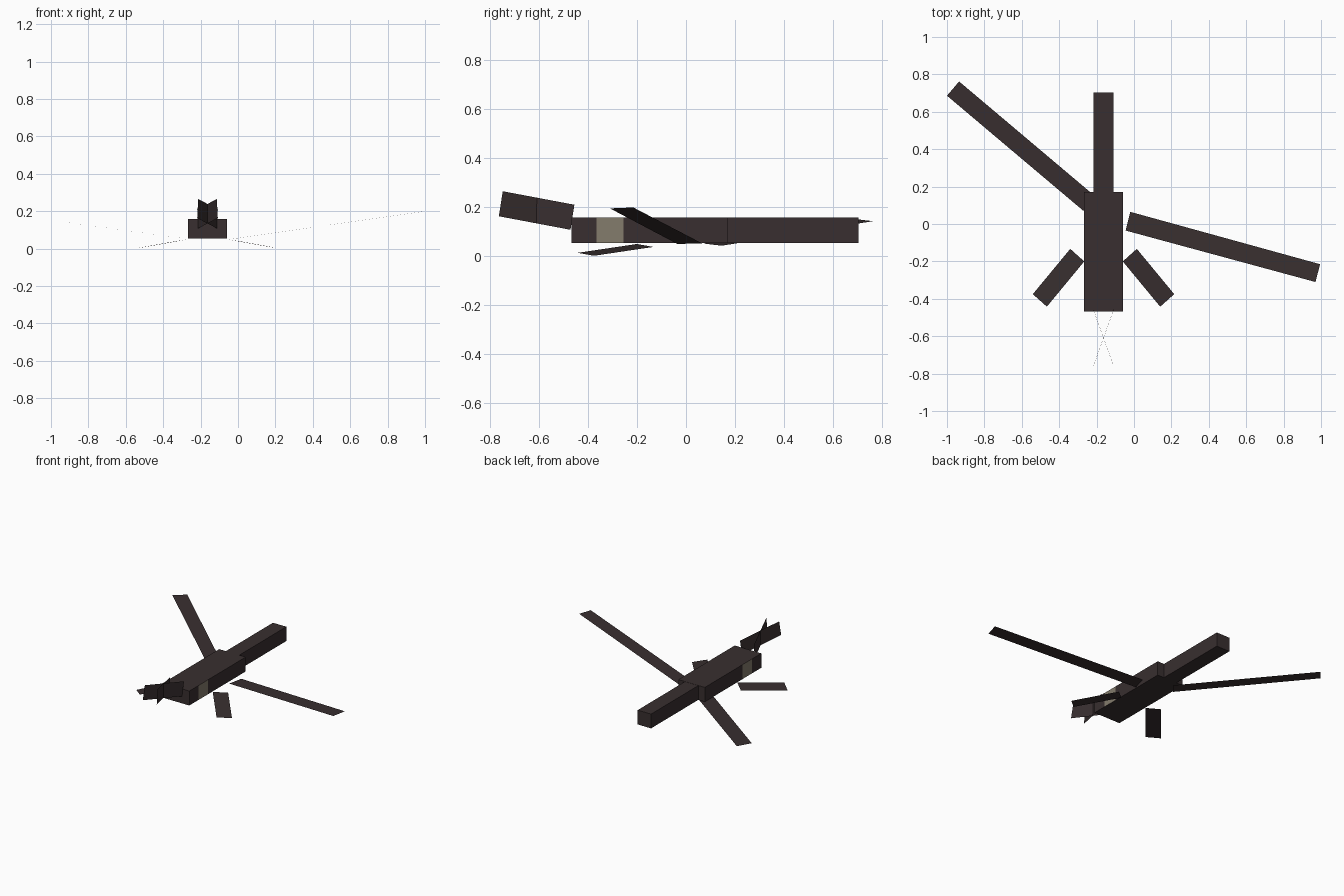
import bpy, bmesh
from mathutils import Vector, Matrix

if "Cube" in bpy.data.objects:
    bpy.data.objects.remove(bpy.data.objects["Cube"])


def material(name, rgb):
    mat = bpy.data.materials.new(name)
    mat.use_nodes = True
    colour = (*rgb, 1)
    mat.diffuse_color = colour
    bsdf = mat.node_tree.nodes["Principled BSDF"]
    bsdf.inputs["Base Color"].default_value = colour
    bsdf.inputs["Roughness"].default_value = 0.9
    return mat


BROWN = material("dark brown", (0.040, 0.028, 0.029))
BEIGE = material("beige eye", (0.23, 0.20, 0.15))
MID_X = -0.163  # centre line of the body


def finish(name, bm, *mats):
    mesh = bpy.data.meshes.new(name)
    bm.to_mesh(mesh)
    bm.free()
    for mat in mats:
        mesh.materials.append(mat)
    obj = bpy.data.objects.new(name, mesh)
    bpy.context.collection.objects.link(obj)
    return obj


def box(lo, hi):
    lo, hi = Vector(lo), Vector(hi)
    bm = bmesh.new()
    bmesh.ops.create_cube(bm, size=1, matrix=Matrix.Translation((lo + hi) / 2)
                          @ Matrix.Diagonal((*(hi - lo), 1)))
    return bm


def sheet(name, corners):
    """A single flat four-cornered panel."""
    bm = bmesh.new()
    bm.faces.new([bm.verts.new(c) for c in corners])
    return finish(name, bm, BROWN)


# Body, cut across to give an eye panel on each side
EYE = (-0.365, -0.255)
bm = box((MID_X - 0.105, -0.467, 0.055), (MID_X + 0.105, 0.17, 0.158))
for y in EYE:
    bmesh.ops.bisect_plane(bm, geom=bm.verts[:] + bm.edges[:] + bm.faces[:],
                           plane_co=(0, y, 0), plane_no=(0, 1, 0))
bm.normal_update()
for face in bm.faces:
    in_band = EYE[0] < face.calc_center_median().y < EYE[1]
    face.material_index = int(in_band and abs(face.normal.x) > 0.9)
finish("body", bm, BROWN, BEIGE)

# Tail
finish("tail", box((MID_X - 0.053, 0.17, 0.055), (MID_X + 0.053, 0.703, 0.157)), BROWN)

# Long wings, spread unevenly
sheet("left_wing", [(-0.045, -0.035, 0.05), (0.97, -0.31, 0.195),
                    (0.995, -0.215, 0.199), (-0.02, 0.065, 0.053)])
sheet("right_wing", [(-0.27, 0.07, 0.052), (-0.205, 0.146, 0.043),
                     (-0.935, 0.762, 0.143), (-1.0, 0.686, 0.152)])

# Short front wings and crossed head blades, mirrored about the body
for side, s in (("left", 1), ("right", -1)):
    sheet(side + "_short_wing", [(MID_X + s * x, y, z) for x, y, z in (
        (0.103, -0.2, 0.05), (0.303, -0.442, 0.014),
        (0.378, -0.375, 0.002), (0.178, -0.133, 0.038))])
    sheet(side + "_head_blade", [(MID_X + s * x, y, z) for x, y, z in (
        (0.055, -0.763, 0.163), (0.05, -0.747, 0.265),
        (-0.055, -0.455, 0.21), (-0.05, -0.471, 0.108))])
